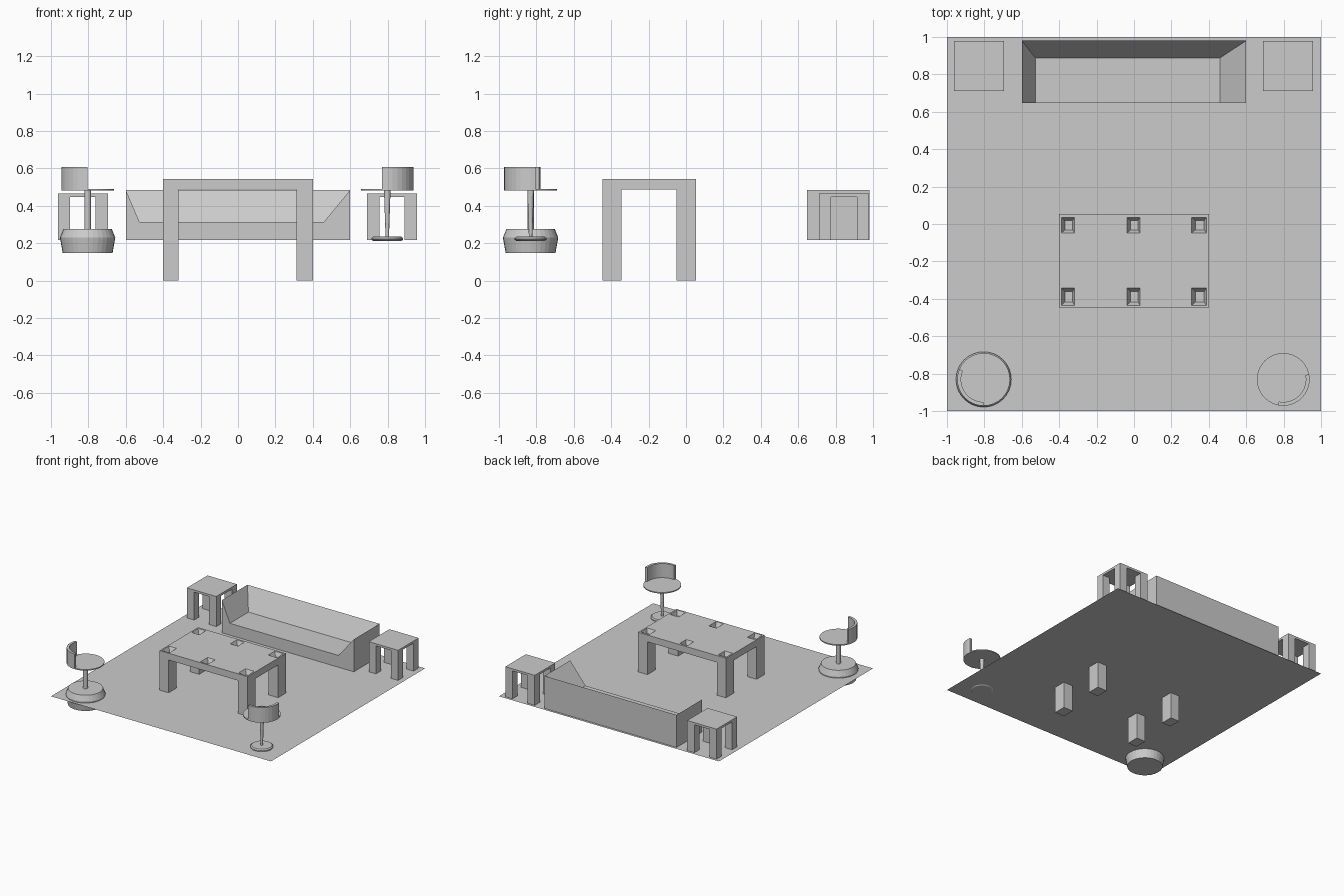
import bpy, bmesh, math
from mathutils import Vector

if "Cube" in bpy.data.objects:
    bpy.data.objects.remove(bpy.data.objects["Cube"])

FLOOR = 0.218


def finish(name, bm):
    bmesh.ops.recalc_face_normals(bm, faces=bm.faces[:])
    me = bpy.data.meshes.new(name)
    bm.to_mesh(me)
    bm.free()
    ob = bpy.data.objects.new(name, me)
    bpy.context.collection.objects.link(ob)
    return ob


def add_box(bm, x0, x1, y0, y1, z0, z1):
    vs = bmesh.ops.create_cube(bm, size=1)["verts"]
    for v in vs:
        v.co = ((x0 + x1) / 2 + v.co.x * (x1 - x0),
                (y0 + y1) / 2 + v.co.y * (y1 - y0),
                (z0 + z1) / 2 + v.co.z * (z1 - z0))


def legs(name, xs, ys, z0, z1):
    bm = bmesh.new()
    for x in xs:
        for y in ys:
            add_box(bm, *x, *y, z0, z1)
    return finish(name, bm)


def box(name, *b):
    bm = bmesh.new()
    add_box(bm, *b)
    return finish(name, bm)


def lathe(name, profile, cx, cy, n=32):
    # closed solid of revolution from (radius, height) points
    bm = bmesh.new()
    rings = [[bm.verts.new((cx + r * math.cos(2 * math.pi * i / n),
                            cy + r * math.sin(2 * math.pi * i / n), z))
              for i in range(n)] for r, z in profile]
    for a, b in zip(rings, rings[1:]):
        for i in range(n):
            j = (i + 1) % n
            bm.faces.new((a[i], a[j], b[j], b[i]))
    bm.faces.new(rings[0])
    bm.faces.new(rings[-1])
    return finish(name, bm)


def curved_back(name, cx, cy, start, end, r0, r1, z0, z1, n=10):
    bm = bmesh.new()
    secs = []
    for i in range(n + 1):
        a = math.radians(start + (end - start) * i / n)
        secs.append([bm.verts.new((cx + r * math.cos(a), cy + r * math.sin(a), z))
                     for r, z in ((r0, z0), (r1, z0), (r1, z1), (r0, z1))])
    for a, b in zip(secs, secs[1:]):
        for k in range(4):
            m = (k + 1) % 4
            bm.faces.new((a[k], a[m], b[m], b[k]))
    bm.faces.new(secs[0])
    bm.faces.new(secs[-1])
    return finish(name, bm)


# floor sheet
bm = bmesh.new()
bmesh.ops.create_grid(bm, x_segments=1, y_segments=1, size=1)
for v in bm.verts:
    v.co.z = FLOOR
finish("floor", bm)

# table top with six tapered pits
pit_x = [(-0.388, -0.318), (-0.037, 0.032), (0.308, 0.387)]
pit_y = [(-0.435, -0.342), (-0.048, 0.036)]
bm = bmesh.new()
add_box(bm, -0.4, 0.4, -0.447, 0.053, 0.487, 0.543)
for axis, spans in ((Vector((1, 0, 0)), pit_x), (Vector((0, 1, 0)), pit_y)):
    for c in (c for s in spans for c in s):
        bmesh.ops.bisect_plane(bm, geom=bm.verts[:] + bm.edges[:] + bm.faces[:],
                               plane_co=axis * c, plane_no=axis)
pits = []
for f in bm.faces:
    c = f.calc_center_median()
    if (c.z > 0.54 and any(a < c.x < b for a, b in pit_x)
            and any(a < c.y < b for a, b in pit_y)):
        pits.append(f)
for f in bmesh.ops.extrude_discrete_faces(bm, faces=pits)["faces"]:
    c = f.calc_center_median()
    for v in f.verts:
        v.co = c + (v.co - c) * 0.6 + Vector((0.004, 0, -0.035))
finish("table_top", bm)
legs("table_legs", [(-0.4, -0.318), (0.313, 0.4)],
     [(-0.447, -0.345), (-0.05, 0.053)], 0, 0.487)

# side tables
for side, x0 in (("left", -0.963), ("right", 0.69)):
    x1 = x0 + 0.267
    box(side + "_side_table_top", x0, x1, 0.712, 0.979, 0.447, 0.465)
    legs(side + "_side_table_legs", [(x0, x0 + 0.066), (x1 - 0.066, x1)],
         [(0.712, 0.776), (0.913, 0.979)], FLOOR, 0.447)

# sofa: solid block with a sloped seat hollow open at the front
yf, yb, ys, zt, zs = 0.647, 0.98, 0.888, 0.485, 0.315
bm = bmesh.new()
V = [bm.verts.new(p) for p in (
    (-0.6, yf, FLOOR), (0.6, yf, FLOOR), (0.6, yb, FLOOR), (-0.6, yb, FLOOR),
    (-0.6, yf, zt), (0.6, yf, zt), (0.6, yb, zt), (-0.6, yb, zt),
    (-0.527, yf, zs), (0.46, yf, zs), (0.46, ys, zs), (-0.527, ys, zs))]
for f in ((0, 3, 2, 1), (0, 1, 9, 8), (0, 8, 4), (1, 5, 9), (1, 2, 6, 5),
          (2, 3, 7, 6), (3, 0, 4, 7), (8, 9, 10, 11), (9, 5, 6, 10),
          (10, 6, 7, 11), (11, 7, 4, 8)):
    bm.faces.new([V[i] for i in f])
finish("sofa", bm)

# chairs: one on a sunken drum, one on a thin disc with a tapered stem
chairs = (
    ("left", -0.804, 157.5, 270, 0.0175,
     [(0.133, 0.147), (0.148, 0.23), (0.13, 0.275)], 0.275),
    ("right", 0.798, 258.75, 371.25, 0.009,
     [(0.076, 0.213), (0.085, 0.219), (0.085, 0.227), (0.076, 0.235)], 0.235))
for side, cx, a0, a1, r, base, zb in chairs:
    cy = -0.831
    lathe(side + "_chair_base", base, cx, cy)
    lathe(side + "_chair_stem", [(r, zb - 0.005), (0.0175, 0.484)], cx, cy, 16)
    lathe(side + "_chair_seat", [(0.141, 0.482), (0.141, 0.491)], cx, cy)
    curved_back(side + "_chair_back", cx, cy, a0, a1, 0.121, 0.141, 0.482, 0.607)
